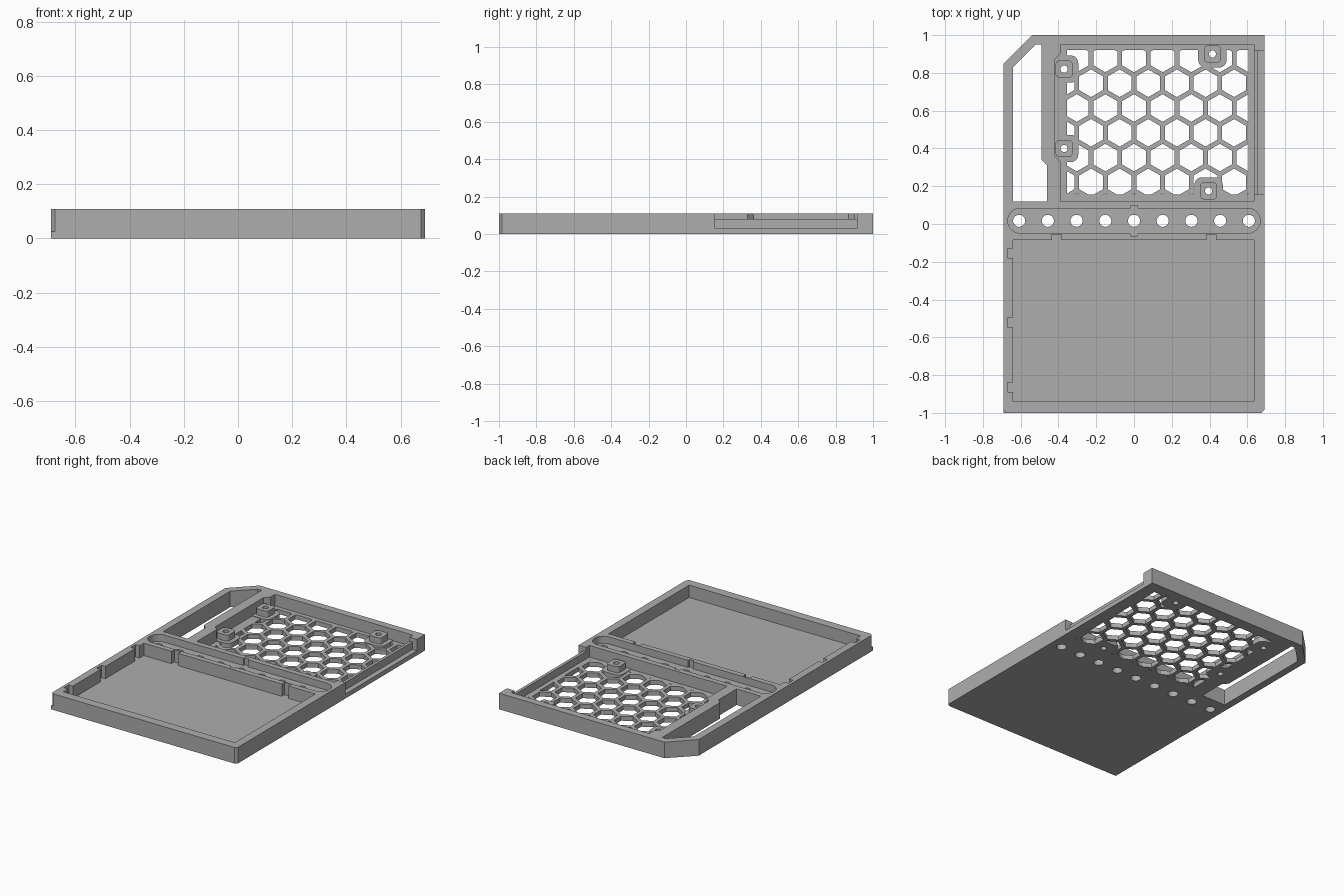
import bpy, bmesh, math
from mathutils import Vector

if "Cube" in bpy.data.objects:
    bpy.data.objects.remove(bpy.data.objects["Cube"], do_unlink=True)

grey = bpy.data.materials.new("plain grey")
grey.use_nodes = True
COLOUR = (0.42, 0.42, 0.42, 1)
grey.diffuse_color = COLOUR
grey.node_tree.nodes["Principled BSDF"].inputs["Base Color"].default_value = COLOUR

TOP, FLOOR, ABOVE, BELOW = 0.108, 0.03, 0.2, -0.1


def solid(name, outlines, z0, z1, clip=None):
    """Extrude flat outlines from z0 to z1, optionally trimmed to a box."""
    bm = bmesh.new()
    for pts in outlines:
        bm.faces.new([bm.verts.new((x, y, z0)) for x, y in pts])
    if clip:
        x0, x1, y0, y1 = clip
        for co, no in (((x0, 0, 0), (-1, 0, 0)), ((x1, 0, 0), (1, 0, 0)),
                       ((0, y0, 0), (0, -1, 0)), ((0, y1, 0), (0, 1, 0))):
            bmesh.ops.bisect_plane(bm, geom=bm.verts[:] + bm.edges[:] + bm.faces[:],
                                   plane_co=co, plane_no=no, clear_outer=True)
    ext = bmesh.ops.extrude_face_region(bm, geom=bm.faces[:], use_keep_orig=True)
    moved = [v for v in ext["geom"] if isinstance(v, bmesh.types.BMVert)]
    bmesh.ops.translate(bm, verts=moved, vec=Vector((0, 0, z1 - z0)))
    bmesh.ops.recalc_face_normals(bm, faces=bm.faces[:])
    mesh = bpy.data.meshes.new(name)
    bm.to_mesh(mesh)
    bm.free()
    mesh.materials.append(grey)
    obj = bpy.data.objects.new(name, mesh)
    bpy.context.collection.objects.link(obj)
    return obj


def rect(x0, x1, y0, y1):
    return [(x0, y0), (x1, y0), (x1, y1), (x0, y1)]


def ring(cx, cy, r, n, turn=0.0):
    return [(cx + r * math.cos(turn + math.tau * i / n),
             cy + r * math.sin(turn + math.tau * i / n)) for i in range(n)]


def rounded(cx, cy, hx, hy, r, steps=6):
    pts = []
    for q, (sx, sy) in enumerate(((1, 1), (-1, 1), (-1, -1), (1, -1))):
        for i in range(steps + 1):
            a = (q + i / steps) * math.pi / 2
            pts.append((cx + sx * (hx - r) + r * math.cos(a),
                        cy + sy * (hy - r) + r * math.sin(a)))
    return pts


def combine(tool, operation):
    """Apply a boolean to the case and remove the tool."""
    mod = case.modifiers.new(tool.name, "BOOLEAN")
    mod.operation, mod.solver, mod.object = operation, "EXACT", tool
    bpy.context.view_layer.objects.active = case
    bpy.ops.object.modifier_apply(modifier=mod.name)
    bpy.data.objects.remove(tool, do_unlink=True)


def cut(outlines, z0, z1=ABOVE, clip=None):
    combine(solid("cutter", outlines, z0, z1, clip), "DIFFERENCE")


# Outer block with one large clipped corner
case = solid("tray_case", [[(-0.69, -1), (0.675, -1), (0.69, -0.985), (0.69, 1),
                            (-0.54, 1), (-0.69, 0.85)]], 0, TOP)
cut([[(-0.70, -1.01), (-0.665, -1.01), (-0.70, -0.975)]], 0.025)

# Handle slot
cut([[(-0.64, 0.12), (-0.46, 0.12), (-0.46, 0.31), (-0.49, 0.34),
      (-0.49, 0.95), (-0.52, 0.95), (-0.64, 0.83)]], BELOW)

# Front compartment and its wall notches
cut([rect(-0.64, 0.635, -0.94, -0.085)], 0.025)
cut([rect(-0.67, -0.63, y - 0.025, y + 0.025) for y in (-0.865, -0.52, -0.155)], 0.025)
cut([rect(x - 0.025, x + 0.025, -0.10, -0.055) for x in (-0.41, 0.41)], 0.025)

# Rear pocket, deeper on its handle side
cut([[(-0.39, 0.12), (0.635, 0.12), (0.635, 0.95), (-0.39, 0.95),
      (-0.39, 0.90), (-0.42, 0.87), (-0.42, 0.36), (-0.39, 0.33)]], FLOOR)

# Lowered side rim and outer ledge
cut([rect(0.60, 0.80, 0.155, 0.915)], 0.08)
cut([rect(0.655, 0.80, 0.155, 0.915)], FLOOR)

# Honeycomb floor
pitch = 0.1515
hexes = []
for row in range(-4, 4):
    for col in range(-4, 6):
        x = (col + 0.5 * (row % 2)) * pitch
        hexes.append(ring(x, 0.614 + row * pitch * 0.866, 0.073, 6, math.pi / 6))
cut(hexes, BELOW, 0.06, clip=(-0.355, 0.605, 0.155, 0.92))

# Screw bosses on rounded pads
bosses = [(-0.37, 0.82), (-0.37, 0.40), (0.415, 0.90), (0.395, 0.175)]
for x, y in bosses:
    combine(solid("pad", [rounded(x, y, 0.075, 0.072, 0.04)], 0, 0.034), "UNION")
    combine(solid("boss", [rounded(x, y, 0.045, 0.045, 0.02)], 0.01, 0.075), "UNION")
cut([ring(x, y, 0.019, 20) for x, y in bosses], BELOW)

# Central strip with a row of holes
cut([rounded(0, 0.017, 0.668, 0.066, 0.0655, 10)], 0.06)
cut([rect(-0.018, 0.018, -0.063, 0.097)], 0.06)
cut([ring(i * 0.152, 0.017, 0.032, 24) for i in range(-4, 5)], BELOW)

# Keep hole walls smooth and all edges sharp
bpy.ops.object.select_all(action="DESELECT")
case.select_set(True)
bpy.context.view_layer.objects.active = case
bpy.ops.object.shade_smooth_by_angle(angle=math.radians(25))
